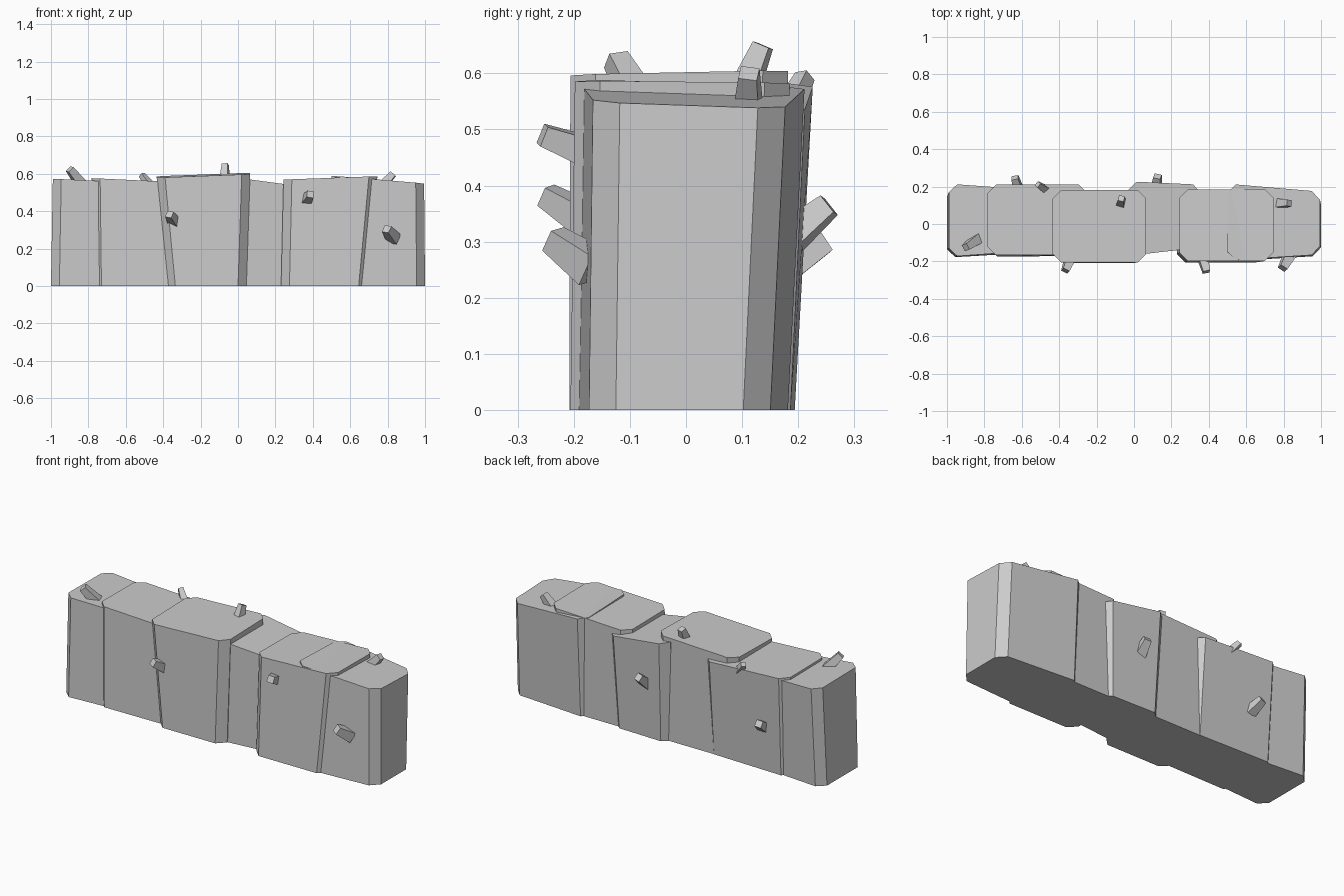
import bpy, bmesh
from mathutils import Vector, Matrix

cube = bpy.data.objects.get("Cube")
if cube:
    bpy.data.objects.remove(cube, do_unlink=True)

stone = bpy.data.materials.new("stone_grey")
stone.use_nodes = True
GREY = (0.6, 0.6, 0.6, 1)
stone.diffuse_color = GREY
stone.node_tree.nodes["Principled BSDF"].inputs["Base Color"].default_value = GREY


def finish(name, bm):
    bmesh.ops.recalc_face_normals(bm, faces=bm.faces)
    mesh = bpy.data.meshes.new(name)
    bm.to_mesh(mesh)
    bm.free()
    mesh.materials.append(stone)
    bpy.context.collection.objects.link(bpy.data.objects.new(name, mesh))


def octagon(x0, x1, front0, front1, back0, back1, cut=0.045):
    """Four-sided outline with its corners cut off."""
    quad = [Vector(p) for p in ((x0, front0), (x1, front1), (x1, back1), (x0, back0))]
    points = []
    for i, corner in enumerate(quad):
        for other in (quad[i - 1], quad[(i + 1) % 4]):
            points.append(corner + (other - corner).normalized() * cut)
    return points


def block(name, bottom, top, z0, z1, tilt):
    """Stone block: z0 and z1 are the top heights at its left and right ends."""
    bm = bmesh.new()
    low = [bm.verts.new((p.x, p.y, 0)) for p in octagon(*bottom)]
    high = []
    for p in octagon(*top):
        t = (p.x - top[0]) / (top[1] - top[0])
        high.append(bm.verts.new((p.x, p.y, z0 + (z1 - z0) * t + tilt * p.y)))
    bm.faces.new(low)
    bm.faces.new(high)
    for i in range(8):
        j = (i + 1) % 8
        bm.faces.new((low[i], low[j], high[j], high[i]))
    finish(name, bm)


def shard(name, base, tip, size=0.042):
    """Small tapered four-sided chip pointing from base to tip."""
    base, tip = Vector(base), Vector(tip)
    axis = tip - base
    base = base - axis * 0.3
    length = (tip - base).length
    bm = bmesh.new()
    bmesh.ops.create_cone(bm, cap_ends=True, segments=4, radius1=size * 0.9,
                          radius2=size * 0.62, depth=length)
    turn = axis.to_track_quat("Z", "Y").to_matrix().to_4x4()
    spin = Matrix.Rotation(0.6, 4, "Z")
    bm.transform(Matrix.Translation((base + tip) / 2) @ turn @ spin)
    finish(name, bm)


# Wall blocks: outline is x0, x1, front y at each end, back y at each end
block("wall_block_end_right", (-1.0, -0.5, -0.18, -0.15, 0.19, 0.15),
      (-0.99, -0.5, -0.175, -0.14, 0.215, 0.18), 0.572, 0.548, -0.01)
block("wall_block_second", (-0.775, -0.25, -0.175, -0.17, 0.18, 0.165),
      (-0.782, -0.25, -0.167, -0.163, 0.21, 0.21), 0.575, 0.55, -0.01)
block("wall_block_third", (-0.38, 0.045, -0.208, -0.208, 0.165, 0.165),
      (-0.435, 0.065, -0.206, -0.206, 0.182, 0.182), 0.583, 0.602, 0.02)
block("wall_block_fourth", (-0.02, 0.34, -0.165, -0.13, 0.195, 0.185),
      (-0.03, 0.36, -0.17, -0.125, 0.228, 0.21), 0.582, 0.53, 0.0)
block("wall_block_fifth", (0.23, 0.69, -0.206, -0.206, 0.17, 0.17),
      (0.243, 0.745, -0.198, -0.198, 0.185, 0.185), 0.567, 0.585, -0.01)
block("wall_block_end_left", (0.5, 1.0, -0.2, -0.17, 0.185, 0.147),
      (0.5, 0.995, -0.195, -0.163, 0.215, 0.173), 0.583, 0.543, -0.035)

# Stone chips on the top
shard("chip_top_1", (-0.85, -0.09, 0.56), (-0.90, -0.125, 0.625))
shard("chip_top_2", (-0.48, 0.19, 0.55), (-0.515, 0.212, 0.595), 0.03)
shard("chip_top_3", (-0.07, 0.112, 0.59), (-0.068, 0.137, 0.65), 0.036)
shard("chip_top_4", (0.785, 0.11, 0.55), (0.83, 0.112, 0.60), 0.038)

# Stone chips on the front
shard("chip_front_1", (-0.345, -0.195, 0.35), (-0.367, -0.25, 0.383))
shard("chip_front_2", (0.37, -0.19, 0.465), (0.387, -0.256, 0.49))
shard("chip_front_3", (0.825, -0.18, 0.265), (0.795, -0.237, 0.305), 0.048)

# Stone chips on the back
shard("chip_back_1", (-0.62, 0.19, 0.26), (-0.637, 0.248, 0.298))
shard("chip_back_2", (0.12, 0.2, 0.32), (0.125, 0.255, 0.365), 0.044)
